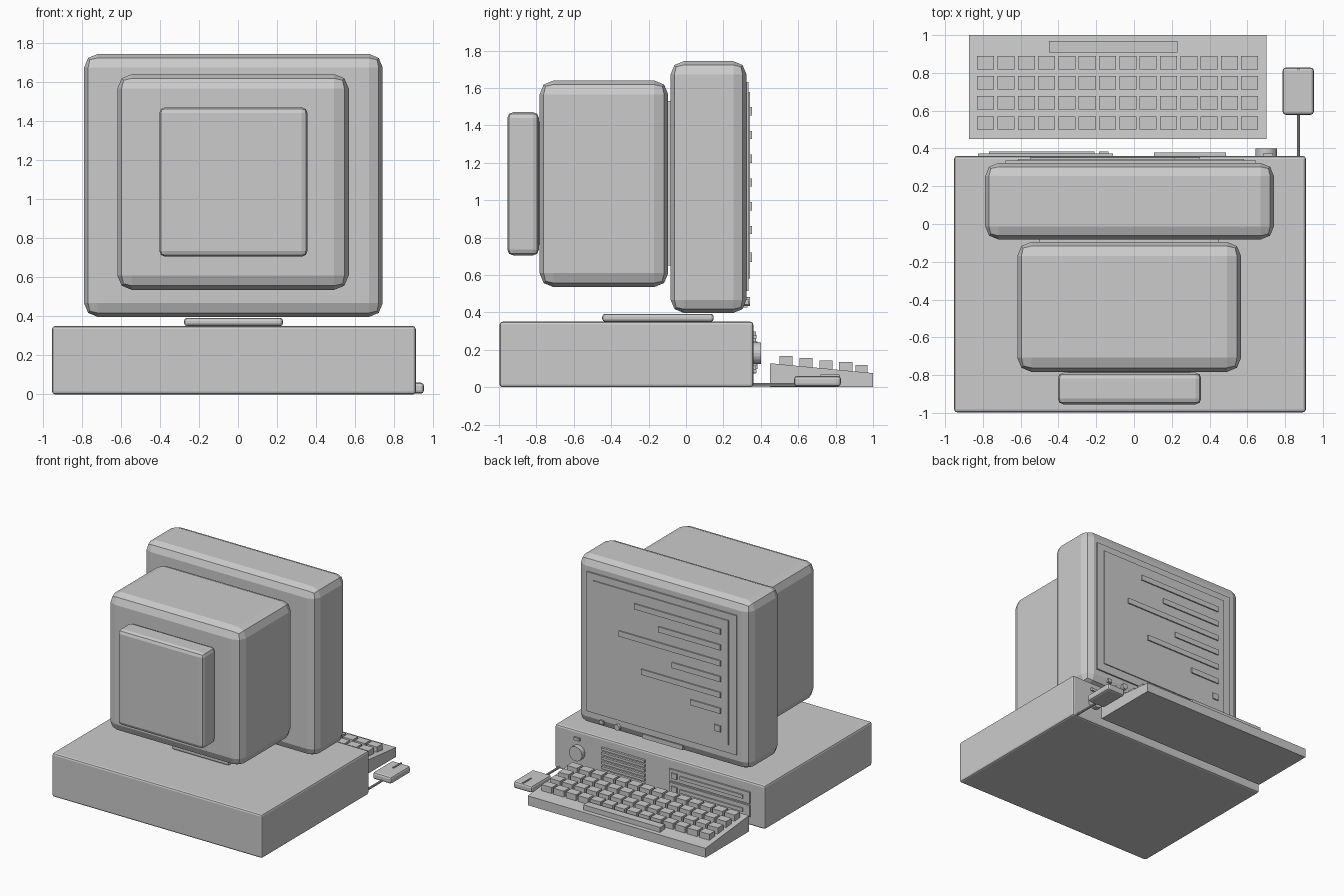
import bpy, bmesh, math

if "Cube" in bpy.data.objects:
    bpy.data.objects.remove(bpy.data.objects["Cube"])

grey = bpy.data.materials.new("plain_grey")
grey.diffuse_color = (0.6, 0.6, 0.6, 1)
grey.use_nodes = True
grey.node_tree.nodes["Principled BSDF"].inputs["Base Color"].default_value = grey.diffuse_color


def finish(name, bm):
    bmesh.ops.recalc_face_normals(bm, faces=bm.faces[:])
    me = bpy.data.meshes.new(name)
    bm.to_mesh(me)
    bm.free()
    me.materials.append(grey)
    ob = bpy.data.objects.new(name, me)
    bpy.context.collection.objects.link(ob)
    return ob


def add_box(bm, x0, x1, y0, y1, z0, z1):
    vs = bmesh.ops.create_cube(bm, size=1)["verts"]
    for v in vs:
        v.co.x = x1 if v.co.x > 0 else x0
        v.co.y = y1 if v.co.y > 0 else y0
        v.co.z = z1 if v.co.z > 0 else z0


def box(name, *dims, bevel=0, segments=2):
    bm = bmesh.new()
    add_box(bm, *dims)
    if bevel:
        bmesh.ops.bevel(bm, geom=bm.edges[:], offset=bevel, segments=segments,
                        profile=0.5, affect='EDGES')
    return finish(name, bm)


def boxes(name, dims_list):
    bm = bmesh.new()
    for d in dims_list:
        add_box(bm, *d)
    return finish(name, bm)


def rod_y(name, x, z, y0, y1, r, sides):
    bm = bmesh.new()
    bmesh.ops.create_cone(bm, cap_ends=True, segments=sides, radius1=r, radius2=r, depth=y1 - y0)
    for v in bm.verts:
        a, b, c = v.co
        v.co = (x + a, (y0 + y1) / 2 + c, z + b)
    return finish(name, bm)


# Main case and swivel plate
box("case", -0.952, 0.91, -0.997, 0.36, 0, 0.35, bevel=0.015)
box("swivel_plate", -0.276, 0.23, -0.448, 0.148, 0.35, 0.392, bevel=0.015)

# Monitor shells, front to back
box("monitor_housing", -0.788, 0.741, -0.082, 0.323, 0.397, 1.743, bevel=0.07)
box("tube_housing", -0.618, 0.567, -0.783, -0.095, 0.535, 1.64, bevel=0.075)
box("rear_cap", -0.403, 0.356, -0.955, -0.787, 0.705, 1.47, bevel=0.03)
box("tube_neck", -0.35, 0.3, -0.8, -0.77, 0.76, 1.42)
box("tube_joint", -0.5, 0.45, -0.11, -0.07, 0.65, 1.53)

# Screen: bezel, glass, raised display lines and cursor
box("screen_bezel", -0.68, 0.647, 0.30, 0.335, 0.515, 1.632)
box("screen_glass", -0.614, 0.583, 0.32, 0.343, 0.582, 1.578)
line_starts = [0.215, 0.0, 0.35, -0.12, 0.153, -0.283]
display = []
for i, x in enumerate(line_starts):
    z = 1.475 - 0.127 * i
    display.append((-0.55, x, 0.335, 0.353, z - 0.022, z + 0.022))
display.append((-0.55, -0.495, 0.335, 0.353, 0.67, 0.72))
boxes("display_lines", display)

# Monitor controls
box("monitor_light", 0.50, 0.535, 0.27, 0.335, 0.442, 0.472)
rod_y("monitor_dial", 0.375, 0.457, 0.27, 0.342, 0.024, 12)
box("monitor_plate", -0.2, 0.16, 0.27, 0.328, 0.425, 0.46)

# Case front: power knob, light, vents, drives
rod_y("power_knob", 0.70, 0.182, 0.35, 0.40, 0.058, 20)
box("power_light", 0.685, 0.735, 0.35, 0.375, 0.275, 0.298)
boxes("vent_bars", [(0.105, 0.487, 0.35, 0.378, 0.075 + 0.037 * i, 0.095 + 0.037 * i)
                    for i in range(6)])
for k, z in enumerate((0.072, 0.178)):
    box(f"drive_bay_{k + 1}", -0.825, -0.11, 0.35, 0.373, z, z + 0.092)
    box(f"drive_slot_{k + 1}", -0.767, -0.21, 0.36, 0.383, z + 0.032, z + 0.06)
    box(f"drive_button_{k + 1}", -0.185, -0.135, 0.36, 0.383, z + 0.025, z + 0.067)

# Keyboard wedge from its side profile
bm = bmesh.new()
profile = [(0.45, 0), (1.0, 0), (1.0, 0.075), (0.45, 0.128)]
face = bm.faces.new([bm.verts.new((-0.873, y, z)) for y, z in profile])
ext = bmesh.ops.extrude_face_region(bm, geom=[face])["geom"]
for v in ext:
    if isinstance(v, bmesh.types.BMVert):
        v.co.x = 0.702
finish("keyboard_body", bm)

# Keys: four rows of fourteen, and a space bar
keys = []
for y, top in ((0.535, 0.166), (0.642, 0.155), (0.748, 0.144), (0.854, 0.134)):
    for i in range(14):
        x = -0.83 + 0.1075 * i
        keys.append((x, x + 0.09, y - 0.035, y + 0.035, 0.07, top))
boxes("keys", keys)
box("space_bar", -0.45, 0.23, 0.907, 0.97, 0.06, 0.118)

# Mouse and its cable
box("mouse", 0.787, 0.952, 0.578, 0.828, 0.004, 0.06, bevel=0.016)
box("mouse_button_ridge", 0.866, 0.876, 0.72, 0.822, 0.05, 0.067)
rod_y("mouse_cable", 0.871, 0.014, 0.34, 0.60, 0.009, 8)
